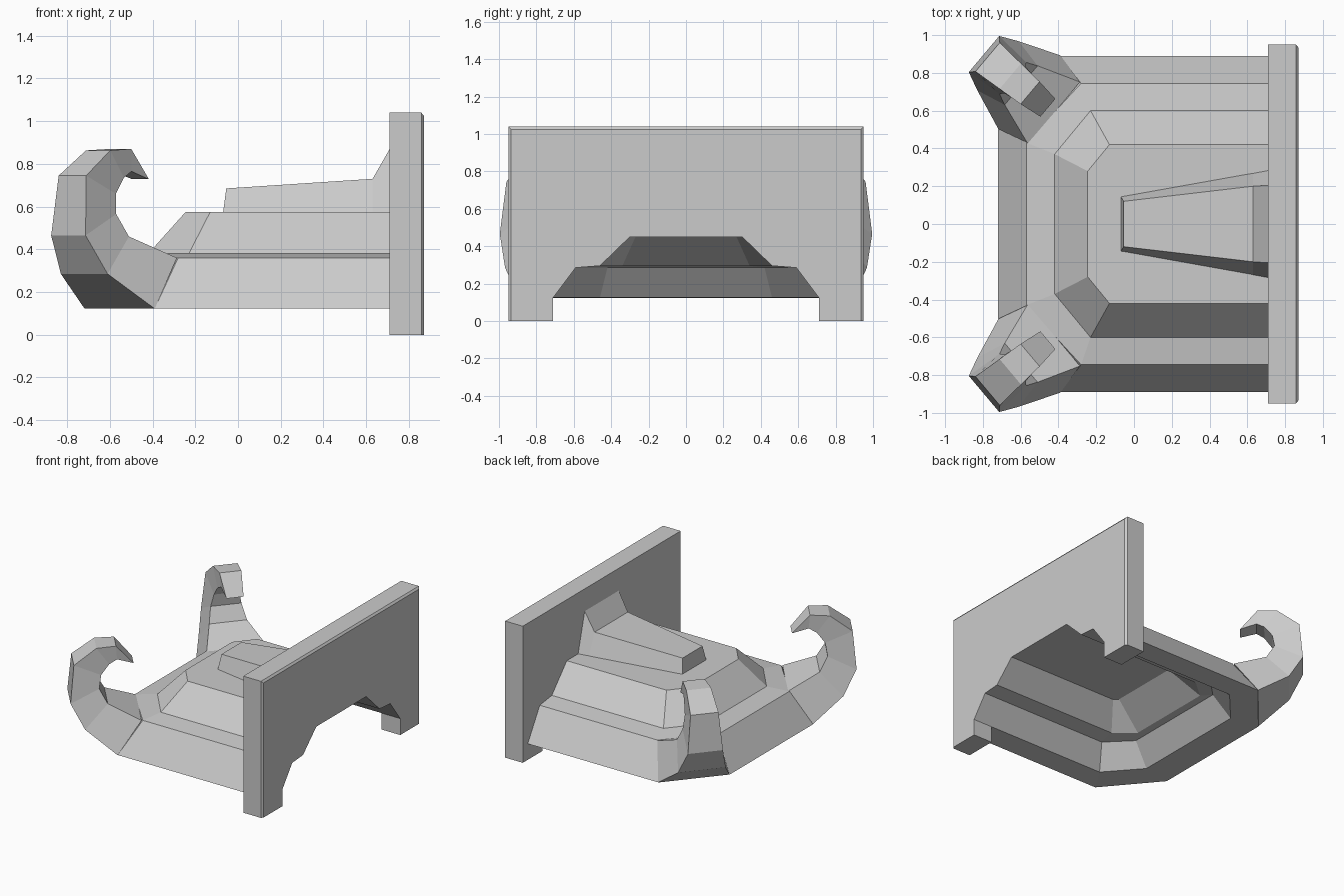
import bpy, bmesh

if "Cube" in bpy.data.objects:
    bpy.data.objects.remove(bpy.data.objects["Cube"])


def make_object(name, bm):
    bmesh.ops.recalc_face_normals(bm, faces=bm.faces)
    mesh = bpy.data.meshes.new(name)
    bm.to_mesh(mesh)
    bm.free()
    obj = bpy.data.objects.new(name, mesh)
    bpy.context.collection.objects.link(obj)
    return obj


def loft(bm, rings, closed=True):
    """Skin a list of equal-length rings, capping the first and last."""
    loops = [[bm.verts.new(p) for p in ring] for ring in rings]
    n = len(loops[0])
    for a, b in zip(loops, loops[1:]):
        for i in range(n if closed else n - 1):
            j = (i + 1) % n
            bm.faces.new((a[i], a[j], b[j], b[i]))
    bm.faces.new(loops[0])
    bm.faces.new(loops[-1])
    return loops


PLATE_X = 0.71

# Back plate with the stepped opening and a chamfered outer face
half = [(0.30, 0.45), (0.46, 0.295), (0.59, 0.285), (0.71, 0.125), (0.71, 0.0)]


def plate_ring(x, inset):
    right = half + [(0.95 - inset, 0), (0.95 - inset, 1.04 - inset)]
    left = [(-y, z) for y, z in reversed(right)]
    return [(x, y, z) for y, z in right + left]


bm = bmesh.new()
loft(bm, [plate_ring(PLATE_X, 0), plate_ring(0.858, 0), plate_ring(0.87, 0.015)])
make_object("back_plate", bm)

# Stepped hollow roof: each level is side y, corner x, front x, front y, z
outer = [(0.42, -0.13, -0.245, 0.28, 0.575), (0.60, -0.23, -0.42, 0.37, 0.38),
         (0.745, -0.28, -0.57, 0.43, 0.36), (0.89, -0.39, -0.72, 0.50, 0.122)]
inner = [(0.71, -0.28, -0.50, 0.46, 0.125), (0.59, -0.20, -0.37, 0.42, 0.285),
         (0.46, -0.18, -0.32, 0.34, 0.295), (0.30, -0.06, -0.09, 0.27, 0.45)]


def level(y, xs, xf, yf, z):
    side = [(PLATE_X, y, z), (xs, y, z), (xf, yf, z)]
    return side + [(x, -b, c) for x, b, c in reversed(side)]


bm = bmesh.new()
loops = loft(bm, [level(*l) for l in outer + inner], closed=False)
bm.faces.new([l[0] for l in loops] + [l[-1] for l in reversed(loops)])
make_object("roof_shell", bm)

# Tapered ridge on the roof, rising to the plate
bm = bmesh.new()
sections = [(-0.07, 0.145, -0.055, 0.12, 0.685), (0.63, 0.27, 0.63, 0.20, 0.73),
            (PLATE_X, 0.285, PLATE_X, 0.205, 0.87)]
loft(bm, [[(xb, -yb, 0.57), (xt, -yt, z), (xt, yt, z), (xb, yb, 0.57)]
          for xb, yb, xt, yt, z in sections])
make_object("roof_ridge", bm)

# Curled corner horns in a diagonal plane:
# outer reach, z, half width, then inner reach, z, half width
horn = [(0.873, 0.122, 0.255, 0.703, 0.36, 0.214),
        (1.09, 0.285, 0.17, 0.93, 0.46, 0.135),
        (1.187, 0.465, 0.125, 0.987, 0.565, 0.11),
        (1.162, 0.745, 0.10, 0.972, 0.66, 0.09),
        (1.005, 0.863, 0.088, 0.915, 0.735, 0.08),
        (0.868, 0.87, 0.078, 0.86, 0.765, 0.07),
        (0.75, 0.733, 0.062, 0.745, 0.728, 0.06)]


def diagonal(s, u, z):
    u += 0.177
    return (-0.765 * s + 0.644 * u, 0.644 * s + 0.765 * u, z)


bm = bmesh.new()
loft(bm, [[diagonal(so, -ho, zo), diagonal(so, ho, zo),
           diagonal(si, hi, zi), diagonal(si, -hi, zi)]
          for so, zo, ho, si, zi, hi in horn])
horns = make_object("corner_horns", bm)
mirror = horns.modifiers.new("Mirror", 'MIRROR')
mirror.use_axis = (False, True, False)
mirror.use_clip = False
